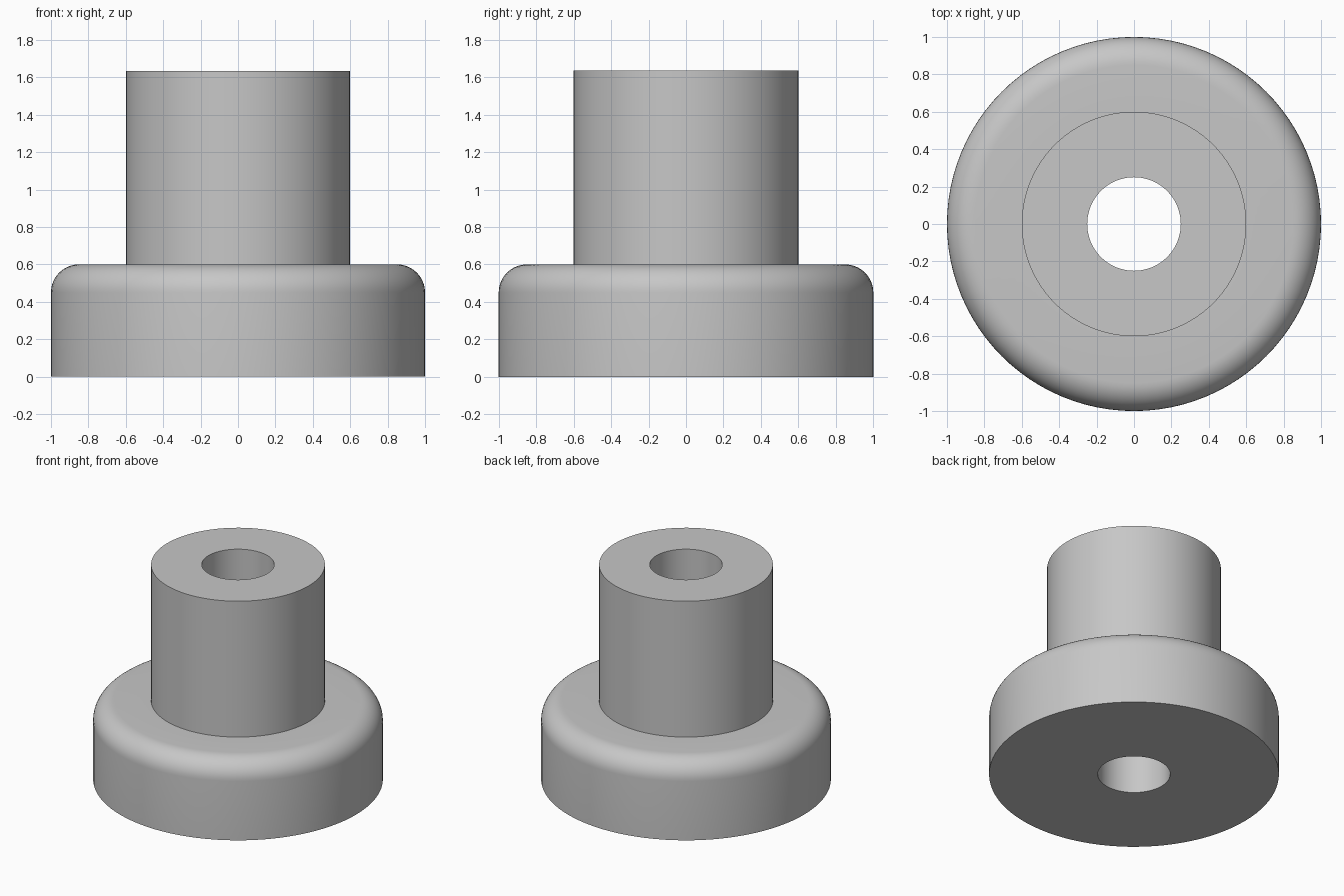
import bpy
import bmesh
from math import radians, sin, cos, pi

# Remove the default object
cube = bpy.data.objects.get("Cube")
if cube:
    bpy.data.objects.remove(cube, do_unlink=True)

SEGMENTS = 96
BORE, STEM, FLANGE = 0.25, 0.6, 1.0
FLANGE_TOP, HEIGHT, FILLET = 0.6, 1.635, 0.15

# Plain grey material
grey = bpy.data.materials.new("plain grey")
grey.use_nodes = True
colour = (0.57, 0.57, 0.57, 1)
grey.diffuse_color = colour
grey.node_tree.nodes["Principled BSDF"].inputs["Base Color"].default_value = colour


def lathe(name, profile):
    """Spin a closed (radius, height) profile around the z axis."""
    bm = bmesh.new()
    verts = [bm.verts.new((r, 0, z)) for r, z in profile]
    edges = [bm.edges.new((v, verts[i - 1])) for i, v in enumerate(verts)]
    bmesh.ops.spin(bm, geom=verts + edges, cent=(0, 0, 0), axis=(0, 0, 1),
                   angle=2 * pi, steps=SEGMENTS, use_merge=True)
    bmesh.ops.remove_doubles(bm, verts=bm.verts, dist=0.0001)
    bmesh.ops.recalc_face_normals(bm, faces=bm.faces)
    mesh = bpy.data.meshes.new(name)
    bm.to_mesh(mesh)
    bm.free()
    mesh.materials.append(grey)
    obj = bpy.data.objects.new(name, mesh)
    bpy.context.collection.objects.link(obj)
    bpy.ops.object.select_all(action='DESELECT')
    obj.select_set(True)
    bpy.context.view_layer.objects.active = obj
    bpy.ops.object.shade_smooth_by_angle(angle=radians(30))
    return obj


# Rounded upper rim of the flange
steps = 10
rim = [(FLANGE - FILLET + FILLET * cos(pi / 2 * i / steps),
        FLANGE_TOP - FILLET + FILLET * sin(pi / 2 * i / steps))
       for i in range(steps + 1)]

# Flanged bushing: wide base, straight stem, bore right through
lathe("flanged_bushing",
      [(BORE, 0), (FLANGE, 0)] + rim
      + [(STEM, FLANGE_TOP), (STEM, HEIGHT), (BORE, HEIGHT)])
